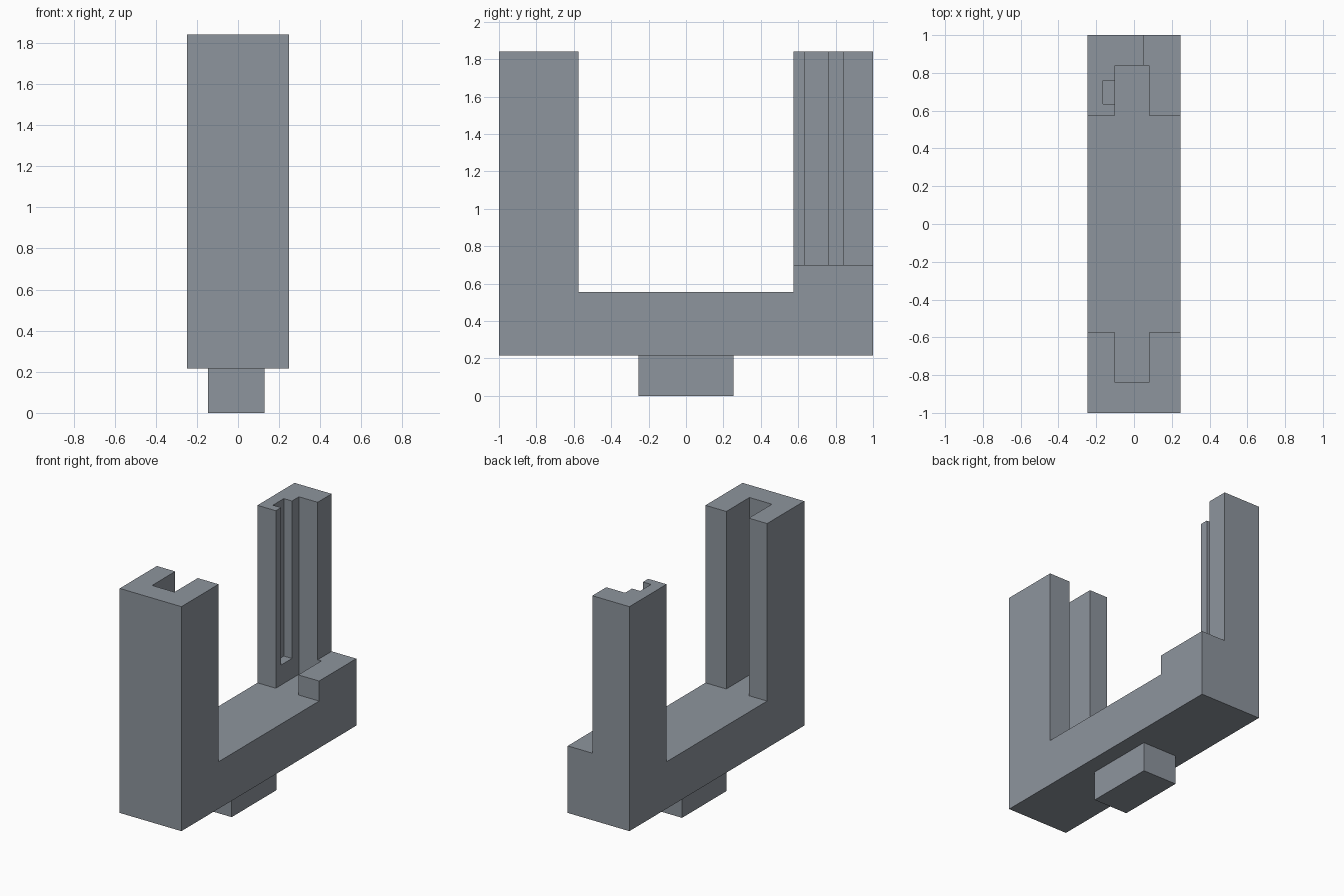
import bpy
import bmesh

cube = bpy.data.objects.get("Cube")
if cube:
    bpy.data.objects.remove(cube, do_unlink=True)

# Single grey finish
grey = bpy.data.materials.new("grey")
grey.use_nodes = True
colour = (0.27, 0.30, 0.34, 1)
grey.diffuse_color = colour
grey.node_tree.nodes["Principled BSDF"].inputs["Base Color"].default_value = colour


def prism(name, profile, x0, x1):
    """Extrude a (y, z) profile along x."""
    bm = bmesh.new()
    face = bm.faces.new([bm.verts.new((x0, y, z)) for y, z in profile])
    result = bmesh.ops.extrude_face_region(bm, geom=[face])
    verts = [v for v in result["geom"] if isinstance(v, bmesh.types.BMVert)]
    bmesh.ops.translate(bm, verts=verts, vec=(x1 - x0, 0, 0))
    bmesh.ops.recalc_face_normals(bm, faces=bm.faces)
    mesh = bpy.data.meshes.new(name)
    bm.to_mesh(mesh)
    bm.free()
    mesh.materials.append(grey)
    obj = bpy.data.objects.new(name, mesh)
    bpy.context.collection.objects.link(obj)
    return obj


def box(name, x, y, z):
    return prism(name, [(y[0], z[0]), (y[1], z[0]), (y[1], z[1]), (y[0], z[1])], *x)


def cut(target, name, x, y, z):
    """Carve a box out of the target and discard the cutter."""
    cutter = box(name, x, y, z)
    cutter.hide_render = True
    mod = target.modifiers.new(name, "BOOLEAN")
    mod.operation = "DIFFERENCE"
    mod.solver = "EXACT"
    mod.object = cutter
    bpy.context.view_layer.objects.active = target
    bpy.ops.object.modifier_apply(modifier=name)
    bpy.data.objects.remove(cutter, do_unlink=True)


BOTTOM, FLOOR, LEDGE, TOP, ABOVE = 0.215, 0.555, 0.70, 1.84, 2.0
INNER, CHANNEL = 0.575, 0.84

# U-shaped frame: base and two pillars
half = [(1, BOTTOM), (1, TOP), (INNER, TOP), (INNER, FLOOR)]
frame = prism("u_frame", half + [(-y, z) for y, z in reversed(half)], -0.247, 0.247)

# Facing channels in both pillars
cut(frame, "back_channel", (-0.10, 0.08), (0.5, CHANNEL), (FLOOR, ABOVE))
cut(frame, "front_channel", (-0.10, 0.08), (-CHANNEL, -0.5), (FLOOR, ABOVE))

# Open side of the back pillar above the ledge, and the side slot in its channel
cut(frame, "open_side", (0.05, 0.4), (0.5, 1.1), (LEDGE, ABOVE))
cut(frame, "side_slot", (-0.165, -0.05), (0.635, 0.76), (LEDGE, ABOVE))

# Mounting tab underneath
box("mounting_tab", (-0.147, 0.128), (-0.255, 0.255), (0, BOTTOM))
